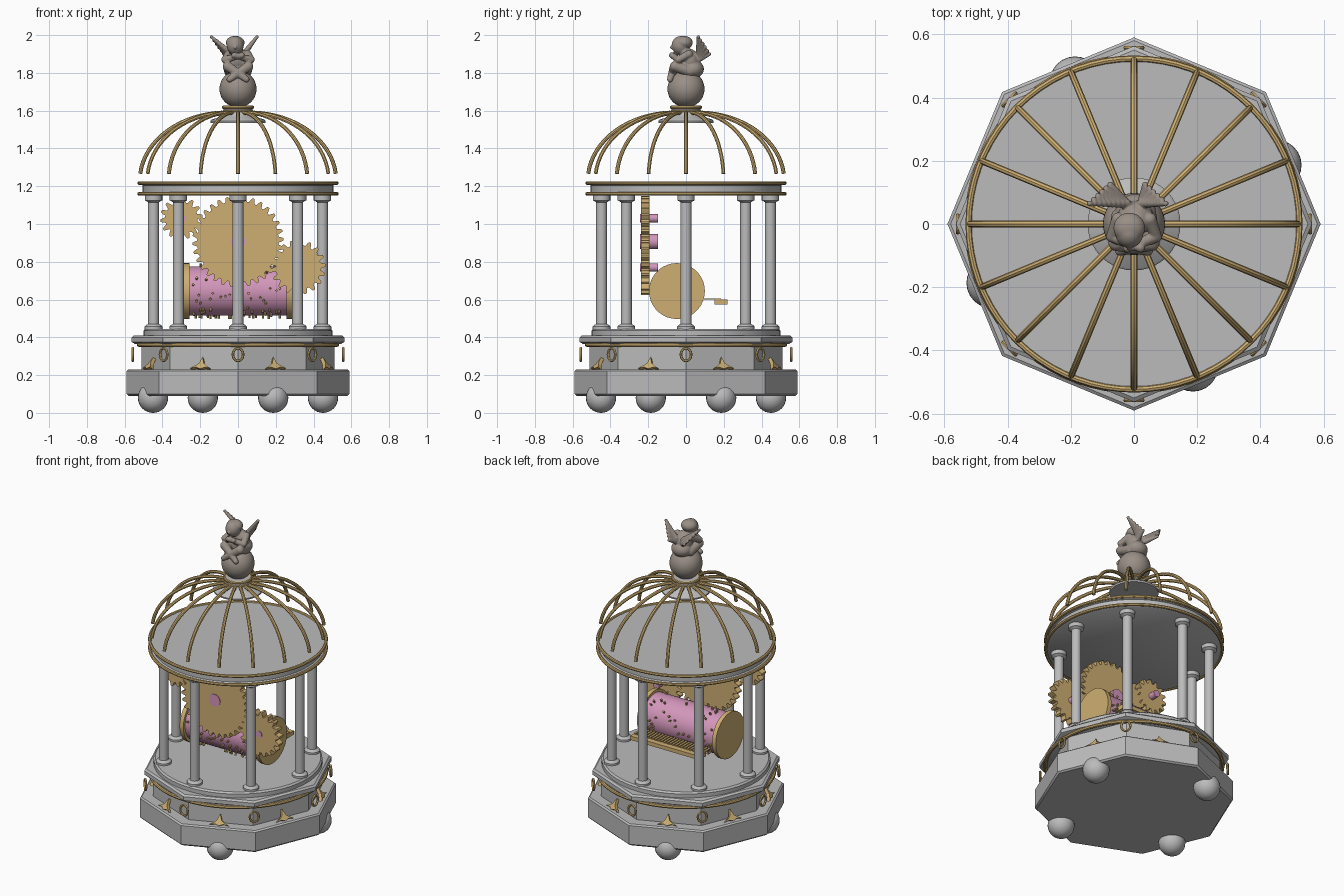
import bpy, bmesh, math, random
from math import sin, cos, pi, tau
from mathutils import Vector, Matrix

random.seed(4)
cube = bpy.data.objects.get("Cube")
if cube:
    bpy.data.objects.remove(cube)


def material(name, rgb):
    m = bpy.data.materials.new(name)
    m.use_nodes = True
    m.diffuse_color = (*rgb, 1)
    m.node_tree.nodes["Principled BSDF"].inputs["Base Color"].default_value = (*rgb, 1)
    return m


GREY = material("pale grey", (0.5, 0.5, 0.5))
GOLD = material("gold", (0.62, 0.43, 0.17))
PINK = material("pink", (0.66, 0.31, 0.5))
STONE = material("warm stone", (0.32, 0.275, 0.24))


def finish(name, bm, mat, smooth=True):
    bmesh.ops.recalc_face_normals(bm, faces=bm.faces)
    me = bpy.data.meshes.new(name)
    bm.to_mesh(me)
    bm.free()
    me.materials.append(mat)
    ob = bpy.data.objects.new(name, me)
    bpy.context.collection.objects.link(ob)
    if smooth:
        bpy.ops.object.select_all(action="DESELECT")
        ob.select_set(True)
        bpy.context.view_layer.objects.active = ob
        bpy.ops.object.shade_smooth_by_angle(angle=math.radians(35))
    return ob


def lathe(bm, profile, n, mx=Matrix()):
    """Closed solid turned about z from (radius, height) pairs."""
    rings = [[bm.verts.new(mx @ Vector((r * cos(tau * i / n), r * sin(tau * i / n), z)))
              for i in range(n)] for r, z in profile]
    for a, b in zip(rings, rings[1:]):
        for i in range(n):
            j = (i + 1) % n
            bm.faces.new((a[i], a[j], b[j], b[i]))
    bm.faces.new(rings[0])
    bm.faces.new(rings[-1])


def tube(bm, points, r, n=8, closed=False):
    """Round wire along a planar or gently bending path."""
    pts = [Vector(p) for p in points]
    count, rings = len(pts), []
    normal = (pts[1] - pts[0]).cross(pts[2] - pts[1]).normalized()
    for k, p in enumerate(pts):
        prev = pts[k - 1] if closed or k else p
        nxt = pts[(k + 1) % count] if closed or k < count - 1 else p
        side = (nxt - prev).normalized().cross(normal)
        rings.append([bm.verts.new(p + r * (cos(tau * i / n) * side + sin(tau * i / n) * normal))
                      for i in range(n)])
    for k in range(count if closed else count - 1):
        a, b = rings[k], rings[(k + 1) % count]
        for i in range(n):
            j = (i + 1) % n
            bm.faces.new((a[i], a[j], b[j], b[i]))
    if not closed:
        bm.faces.new(rings[0])
        bm.faces.new(rings[-1])


def plate(bm, outline, depth, mx):
    """Extruded outline, centred on its own plane."""
    lo, hi = [[bm.verts.new(mx @ Vector((x, y, z))) for x, y in outline]
              for z in (-depth / 2, depth / 2)]
    bm.faces.new(lo)
    bm.faces.new(hi)
    for i in range(len(lo)):
        j = (i + 1) % len(lo)
        bm.faces.new((lo[i], lo[j], hi[j], hi[i]))


def ball(bm, loc, size, rot=Matrix(), u=24, v=16):
    mx = Matrix.Translation(loc) @ rot @ Matrix.Diagonal((*size, 1))
    bmesh.ops.create_uvsphere(bm, u_segments=u, v_segments=v, radius=1, matrix=mx)


def box(bm, loc, size):
    bmesh.ops.create_cube(bm, size=1, matrix=Matrix.Translation(loc) @ Matrix.Diagonal((*size, 1)))


def turned(name, profile, n, mat):
    bm = bmesh.new()
    lathe(bm, profile, n)
    finish(name, bm, mat)


def hoop(name, r, z, thick, mat):
    bm = bmesh.new()
    tube(bm, [(r * cos(tau * i / 72), r * sin(tau * i / 72), z) for i in range(72)], thick, 8, True)
    finish(name, bm, mat)


# Stepped octagonal base
turned("plinth", [(0.58, 0.09), (0.59, 0.1), (0.59, 0.222), (0.58, 0.23)], 8, GREY)
turned("upper_base", [(0.51, 0.23), (0.51, 0.37)], 8, GREY)
turned("cornice", [(0.545, 0.365), (0.563, 0.375), (0.563, 0.4), (0.55, 0.41)], 8, GREY)
turned("floor_disc", [(0.5, 0.41), (0.5, 0.435), (0.49, 0.445)], 64, GREY)
hoop("base_trim", 0.525, 0.36, 0.011, GOLD)

bm = bmesh.new()
for k in range(4):
    a = math.radians(22.5) + k * pi / 2
    ball(bm, (0.487 * cos(a), 0.487 * sin(a), 0.08), (0.08, 0.08, 0.08))
finish("feet", bm, GREY)

# Base ornaments: rings on the corners, leaf points on the faces
rings, leaves = bmesh.new(), bmesh.new()
half = [(0.058, 0), (0.03, 0.017), (0.014, 0.03), (0, 0.068)]
outline = half + [(-x, y) for x, y in half[-2::-1]] + [(-0.025, 0.006), (0, -0.004), (0.025, 0.006)]
for k in range(8):
    a = k * pi / 4
    out, side = Vector((cos(a), sin(a), 0)), Vector((-sin(a), cos(a), 0))
    tube(rings, [out * 0.557 + side * 0.027 * cos(t) + Vector((0, 0, 0.309 + 0.033 * sin(t)))
                 for t in (tau * i / 24 for i in range(24))], 0.007, 6, True)
    mx = (Matrix.Rotation(a + pi / 8, 4, "Z") @ Matrix.Translation((0.515, 0, 0.232))
          @ Matrix.Rotation(-0.55, 4, "Y") @ Matrix.Rotation(pi / 2, 4, "Z") @ Matrix.Rotation(pi / 2, 4, "X"))
    plate(leaves, outline, 0.02, mx)
finish("corner_rings", rings, GOLD)
finish("leaf_ornaments", leaves, GOLD, False)

# Columns
bm = bmesh.new()
for k in range(8):
    mx = Matrix.Rotation(k * pi / 4, 4, "Z") @ Matrix.Translation((0.447, 0, 0))
    lathe(bm, [(0.047, 0.44), (0.047, 0.457), (0.04, 0.465), (0.029, 0.47), (0.029, 1.115),
               (0.036, 1.12), (0.046, 1.125), (0.046, 1.152), (0.036, 1.16)], 24, mx)
finish("columns", bm, GREY)

# Ceiling disc with its gold hoops
turned("ceiling_disc", [(0.505, 1.15), (0.52, 1.16), (0.505, 1.17), (0.505, 1.205),
                        (0.52, 1.21), (0.52, 1.217)], 72, GREY)
hoop("ceiling_hoop_low", 0.523, 1.16, 0.01, GOLD)
hoop("ceiling_hoop_high", 0.523, 1.216, 0.01, GOLD)

# Cage dome
bm = bmesh.new()
for k in range(16):
    a = k * pi / 8
    path = [(0.06 + 0.46 * cos(t), 1.23 + 0.36 * sin(t)) for t in (0.1 + 1.42 * i / 16 for i in range(17))]
    tube(bm, [(r * cos(a), r * sin(a), z) for r, z in path], 0.0105)
finish("dome_ribs", bm, GOLD)
turned("dome_cap", [(0.145, 1.535), (0.147, 1.545), (0.14, 1.553), (0.105, 1.565), (0.085, 1.585),
                    (0.077, 1.6), (0.077, 1.625)], 40, GREY)
hoop("cap_hoop", 0.077, 1.618, 0.009, GOLD)
hoop("cap_hoop_low", 0.078, 1.597, 0.006, GOLD)

# Seated winged figure on a globe, fused into one carving
bm = bmesh.new()
ball(bm, (0, 0, 1.715), (0.098, 0.098, 0.098), u=40, v=28)
finish("globe", bm, STONE)


def limb(bm, points, r0, r1):
    pts = [Vector(p) for p in points]
    total = len(pts) - 1
    for i in range(total * 8 + 1):
        s = i / 8
        k = min(int(s), total - 1)
        r = r0 + (r1 - r0) * s / total
        ball(bm, pts[k].lerp(pts[k + 1], s - k), (r, r, r), u=12, v=8)


bm = bmesh.new()
ball(bm, (0.005, 0.035, 1.82), (0.065, 0.06, 0.05))
ball(bm, (0.005, 0.02, 1.865), (0.058, 0.052, 0.065), Matrix.Rotation(0.3, 4, "X"))
ball(bm, (-0.015, -0.028, 1.945), (0.045, 0.048, 0.05))
ball(bm, (-0.015, -0.012, 1.96), (0.05, 0.048, 0.036))
ball(bm, (-0.015, -0.075, 1.935), (0.009, 0.01, 0.01))
for s in (-1, 1):
    limb(bm, [(s * 0.05, 0.015, 1.9), (s * 0.07, -0.04, 1.87), (-s * 0.02, -0.075, 1.893)], 0.022, 0.016)
    limb(bm, [(s * 0.042, 0.02, 1.81), (s * 0.055, -0.06, 1.835), (-s * 0.012, -0.075, 1.79),
              (-s * 0.045, -0.085, 1.765)], 0.032, 0.016)
    # wing: a fan of feathers sweeping up and back
    for i in range(6):
        top = (s * (0.055 + 0.013 * i) - 0.02, 0.125 - 0.012 * i, 1.9 + 0.018 * i)
        limb(bm, [(s * 0.025, 0.065, 1.87 + 0.005 * i), top], 0.016, 0.01)
figure = finish("winged_figure", bm, STONE)
remesh = figure.modifiers.new("fuse", "REMESH")
remesh.mode, remesh.voxel_size, remesh.use_smooth_shade = "VOXEL", 0.004, True
soften = figure.modifiers.new("soften", "SMOOTH")
soften.factor, soften.iterations = 0.5, 4


# Gear train facing the front
def gear(name, x, z, r, teeth):
    pts = []
    for i in range(teeth * 8):
        wave = max(-1, min(1, 1.5 * sin(tau * i / 8)))
        rad, a = r - 0.013 + 0.013 * wave, tau * i / (teeth * 8)
        pts.append((rad * cos(a), rad * sin(a)))
    bm = bmesh.new()
    mx = Matrix.Translation((x, -0.217, z)) @ Matrix.Rotation(pi / 2, 4, "X")
    plate(bm, pts, 0.045, mx)
    finish(name, bm, GOLD, False)
    bm = bmesh.new()
    lathe(bm, [(0.022 if r < 0.2 else 0.04, -0.07), (0.022 if r < 0.2 else 0.04, 0.027)], 24, mx)
    finish(name + "_axle", bm, PINK)


gear("large_gear", 0, 0.907, 0.242, 32)
gear("small_gear", -0.3, 1.03, 0.112, 14)
gear("middle_gear", 0.32, 0.77, 0.145, 18)

# Pinned drum lying along x
axis = Matrix.Translation((0, -0.048, 0.645)) @ Matrix.Rotation(pi / 2, 4, "Y")
bm = bmesh.new()
lathe(bm, [(0.13, -0.265), (0.13, 0.265)], 48, axis)
finish("drum", bm, PINK)
bm = bmesh.new()
for s in (-1, 1):
    lathe(bm, [(0.148, s * 0.258), (0.148, s * 0.285)], 36, axis)
finish("drum_ends", bm, GOLD)
bm = bmesh.new()
for k in range(120):
    mx = (axis @ Matrix.Rotation(random.random() * tau, 4, "Z")
          @ Matrix.Translation((0.125, 0, random.uniform(-0.24, 0.24))) @ Matrix.Rotation(pi / 2, 4, "Y"))
    lathe(bm, [(0.006, 0), (0.006, 0.022)], 8, mx)
finish("drum_pins", bm, GOLD)

# Comb that the pins pluck
bm = bmesh.new()
box(bm, (0, 0.185, 0.587), (0.5, 0.07, 0.025))
for k in range(24):
    box(bm, (-0.2415 + 0.021 * k, 0.14, 0.603), (0.013, 0.09, 0.007))
finish("comb", bm, GOLD, False)
